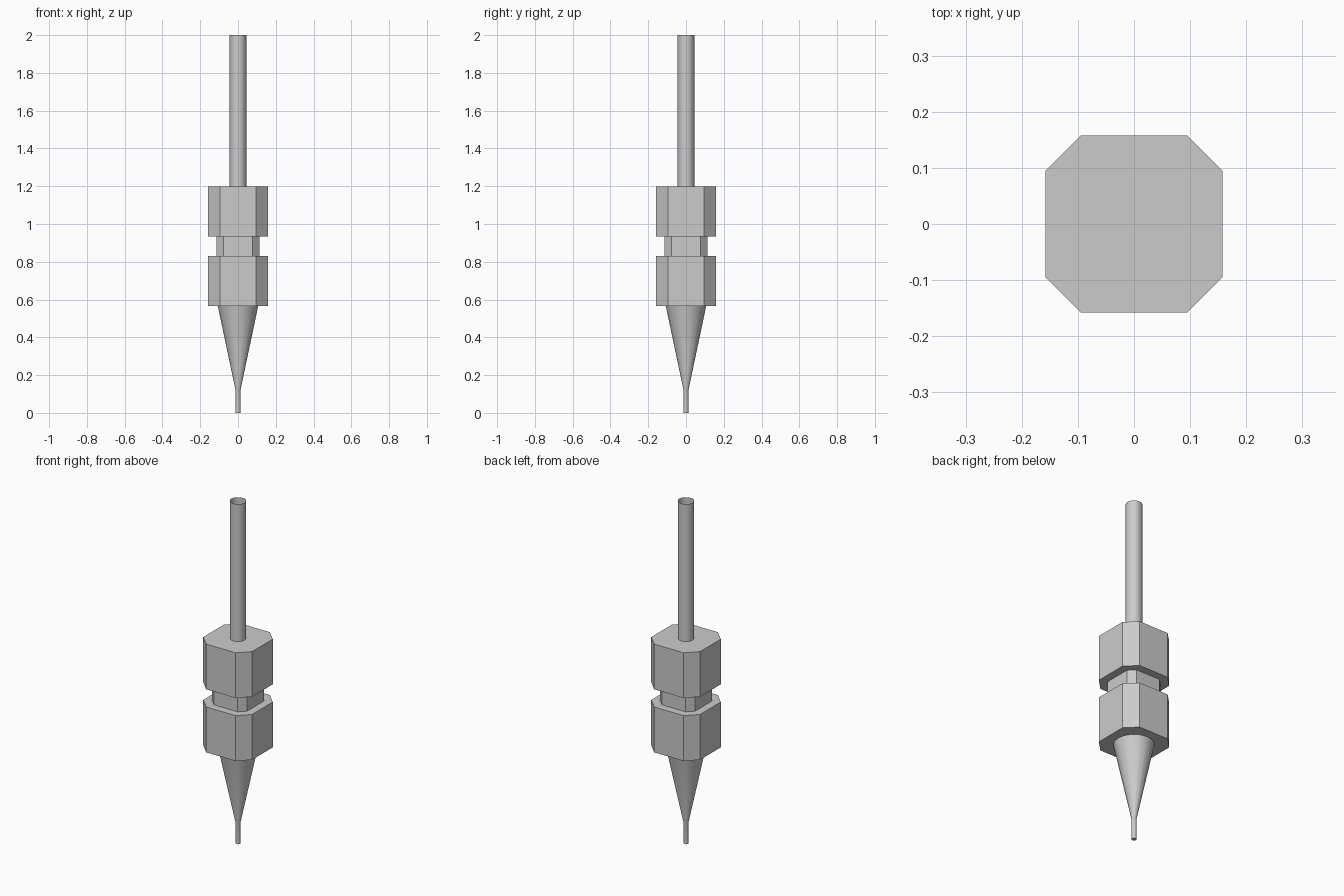
import bpy, bmesh
from math import cos, sin, tau

if "Cube" in bpy.data.objects:
    bpy.data.objects.remove(bpy.data.objects["Cube"])


def ring_round(r, z, n=16):
    return [(r * cos(tau * i / n), r * sin(tau * i / n), z) for i in range(n)]


def ring_block(h, c, z):
    # square of half width h with corners cut back to c
    return [(h, -c, z), (h, c, z), (c, h, z), (-c, h, z),
            (-h, c, z), (-h, -c, z), (-c, -h, z), (c, -h, z)]


def loft(name, rings, cap_bottom=True, cap_top=True, smooth=False):
    bm = bmesh.new()
    loops = [[bm.verts.new(p) for p in ring] for ring in rings]
    n = len(loops[0])
    for a, b in zip(loops, loops[1:]):
        for i in range(n):
            j = (i + 1) % n
            bm.faces.new((a[i], a[j], b[j], b[i]))
    if cap_bottom:
        bm.faces.new(loops[0][::-1])
    if cap_top:
        bm.faces.new(loops[-1])
    mesh = bpy.data.meshes.new(name)
    bm.to_mesh(mesh)
    bm.free()
    ob = bpy.data.objects.new(name, mesh)
    bpy.context.collection.objects.link(ob)
    if smooth:
        bpy.ops.object.select_all(action='DESELECT')
        ob.select_set(True)
        bpy.context.view_layer.objects.active = ob
        bpy.ops.object.shade_smooth_by_angle(angle=0.6)
    return ob


# Body: two chamfered blocks joined by a narrower neck
BLOCK, NECK = (0.158, 0.095), (0.113, 0.077)
loft("body", [ring_block(*size, z) for size, z in (
    (BLOCK, 0.566), (BLOCK, 0.831), (NECK, 0.831),
    (NECK, 0.934), (BLOCK, 0.934), (BLOCK, 1.198))])

# Tapered nozzle with a thin straight tip
loft("nozzle", [ring_round(0.013, 0), ring_round(0.013, 0.12),
                ring_round(0.107, 0.566)], cap_top=False, smooth=True)

# Thin-walled supply tube, open at the top
loft("tube", [ring_round(0.044, 1.198), ring_round(0.044, 2.0)],
     cap_bottom=False, cap_top=False, smooth=True)
